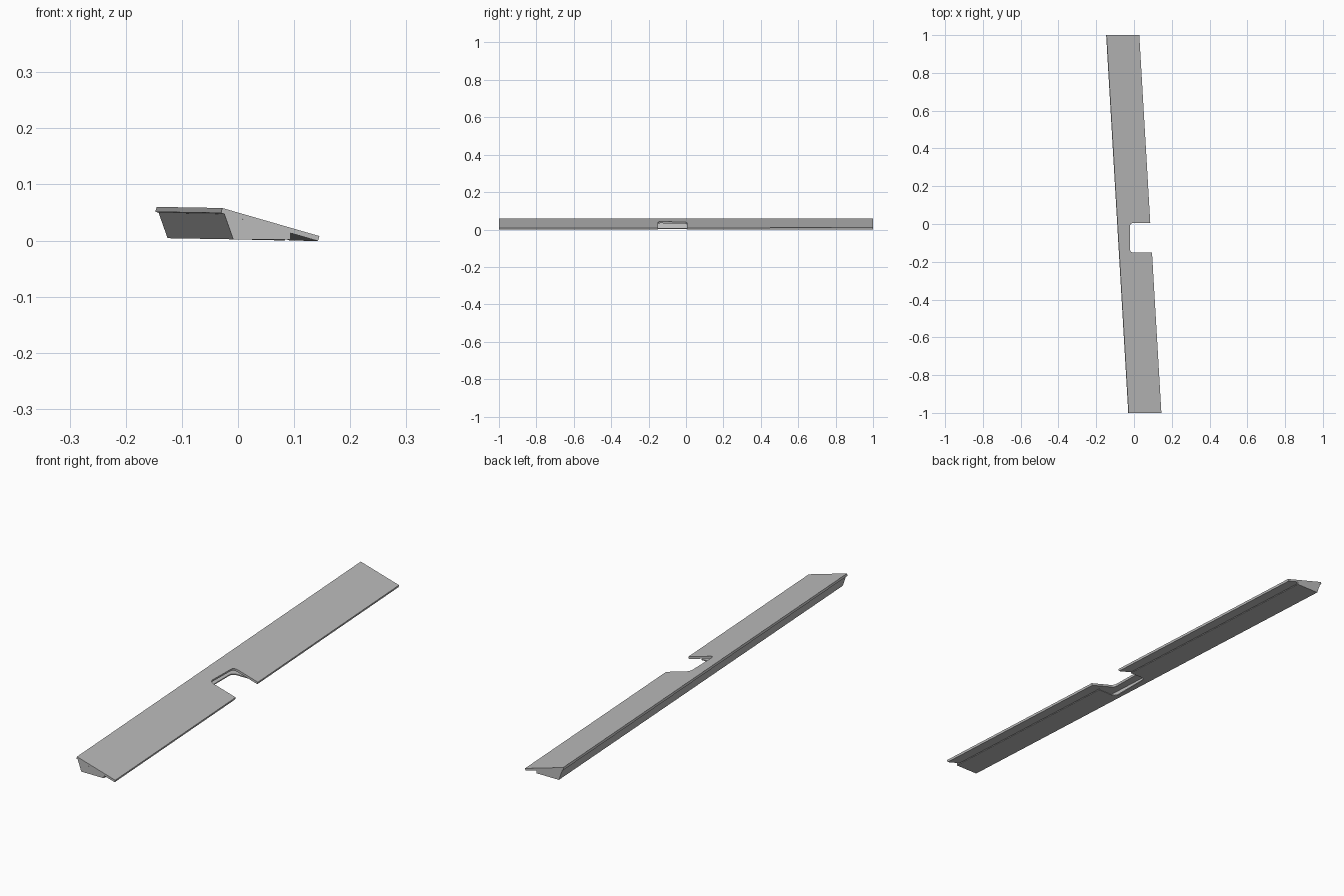
import bpy, bmesh, math
from mathutils import Vector

if "Cube" in bpy.data.objects:
    bpy.data.objects.remove(bpy.data.objects["Cube"])

SKEW = -0.0585      # sideways drift of the strip along its length
PITCH = 0.001       # slight rise toward the back
SLOPE = -0.289      # fall of the top toward the right
SHEET = 0.004       # thickness of the folded sheet under the plate

grey = bpy.data.materials.new("grey")
grey.diffuse_color = (0.5, 0.5, 0.5, 1)
grey.use_nodes = True
grey.node_tree.nodes["Principled BSDF"].inputs["Base Color"].default_value = grey.diffuse_color


def at(u, y):
    return Vector((u + SKEW * y, y))


def top_z(p):
    return 0.034 + SLOPE * (p.x - SKEW * p.y) + PITCH * p.y


def on_top(p):
    return Vector((p.x, p.y, top_z(p)))


def on_underside(p):
    return Vector((p.x, p.y, top_z(p) - 0.0095))


def on_floor(p, h=0.0):
    return Vector((p.x, p.y, 0.0032 + PITCH * p.y + h))


def arc_corner(c, toward_y, r, steps=5):
    # rounded inner corner: from the notch side wall to its back wall
    cen = Vector((c.x + r, c.y + toward_y * r))
    return [cen + Vector((-r * math.sin(a), -toward_y * r * math.cos(a)))
            for a in (math.pi / 2 * i / steps for i in range(steps + 1))]


def outline(left, right, notch_x, y0, y1, r):
    low = arc_corner(Vector((notch_x, y0)), 1, r)
    high = arc_corner(Vector((notch_x, y1)), -1, r)[::-1]
    return [at(left, -1), at(right, -1), at(right, y0), *low,
            *high, at(right, y1), at(right, 1), at(left, 1)]


def loft(name, bottom, top):
    bm = bmesh.new()
    b = [bm.verts.new(v) for v in bottom]
    t = [bm.verts.new(v) for v in top]
    n = len(b)
    bm.faces.new(b[::-1])
    bm.faces.new(t)
    for i in range(n):
        j = (i + 1) % n
        bm.faces.new((b[i], b[j], t[j], t[i]))
    bmesh.ops.recalc_face_normals(bm, faces=bm.faces)
    me = bpy.data.meshes.new(name)
    bm.to_mesh(me)
    bm.free()
    me.materials.append(grey)
    ob = bpy.data.objects.new(name, me)
    bpy.context.collection.objects.link(ob)
    return ob


# Sloping top plate with the rounded notch, edges square to the slope
plate = outline(-0.0865, 0.0865, -0.022, -0.151, 0.005, 0.018)
loft("top_plate",
     [on_top(p) + Vector((-0.0024, 0, -0.0088)) for p in plate],
     [on_top(p) for p in plate])

# Bottom sheet, set back from the right edge and the notch
floor = outline(-0.067, 0.035, -0.040, -0.165, 0.020, 0.018)
loft("bottom_sheet",
     [on_floor(p) for p in floor],
     [on_floor(p, SHEET) for p in floor])


# Leaning left wall joining the bottom sheet to the plate
def wall_section(y):
    return [on_floor(at(-0.067, y)), on_floor(at(-0.067 + SHEET, y)),
            on_underside(at(-0.083 + SHEET, y)), on_underside(at(-0.083, y))]


loft("left_wall", wall_section(-1), wall_section(1))


# Wedge-shaped caps closing both ends
def cap_section(y):
    return [on_floor(at(-0.067, y)), on_floor(at(0.035, y)),
            on_underside(at(0.035, y)), on_underside(at(-0.083, y))]


for name, side in (("front_cap", -1), ("back_cap", 1)):
    loft(name, cap_section(side), cap_section(side * (1 - SHEET)))
